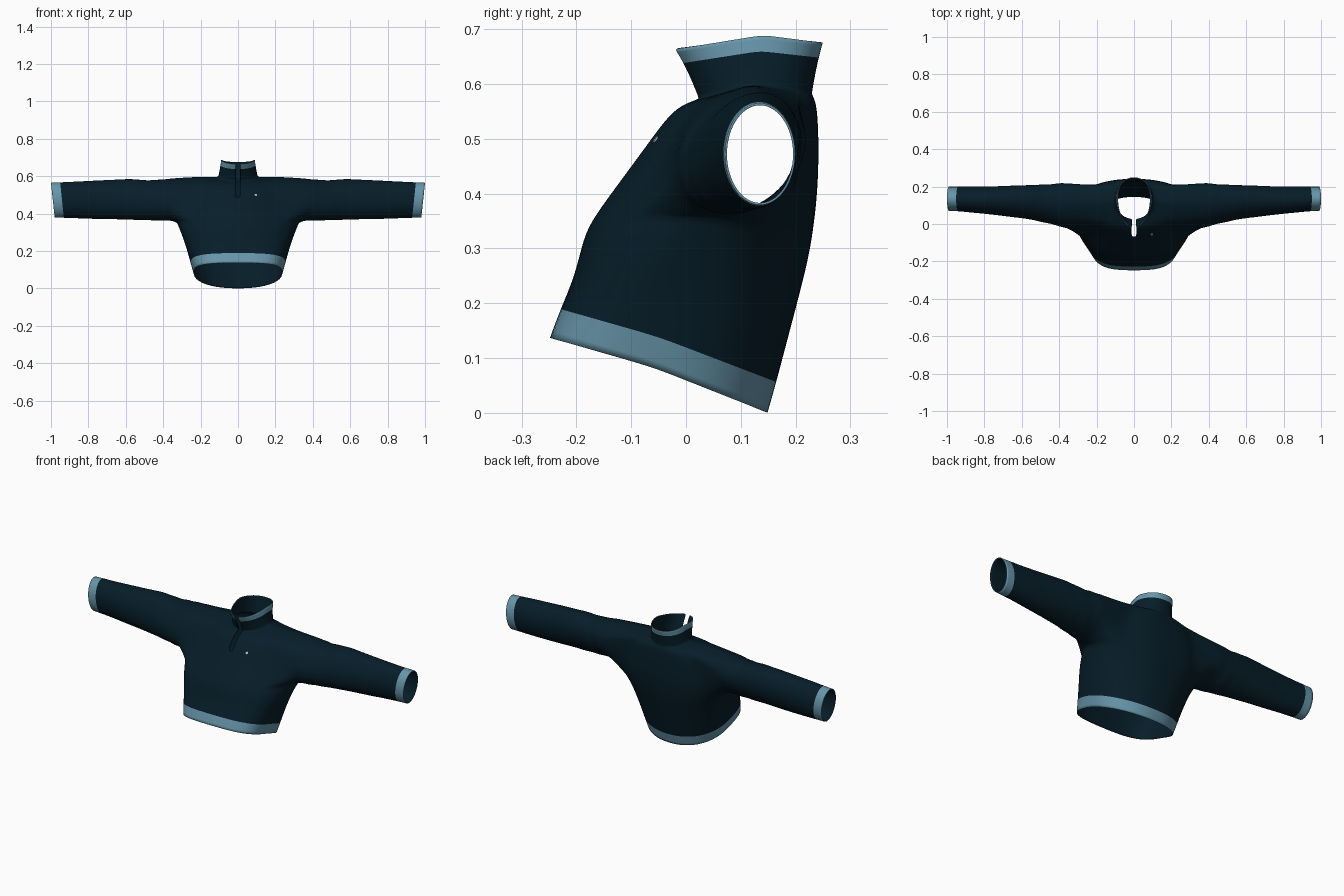
import bpy, bmesh, math
from mathutils import Vector

if "Cube" in bpy.data.objects:
    bpy.data.objects.remove(bpy.data.objects["Cube"])


def material(name, rgb):
    m = bpy.data.materials.new(name)
    m.diffuse_color = (*rgb, 1)
    m.use_nodes = True
    m.node_tree.nodes["Principled BSDF"].inputs["Base Color"].default_value = m.diffuse_color
    return m


trim = material("pale blue trim", (0.135, 0.30, 0.40))
navy = material("dark navy cloth", (0.002, 0.0125, 0.022))
pale = material("pale grey", (0.5, 0.6, 0.65))

# Body rings, hem to collar: front y,z / side y,z / back y,z / half width / front squareness
RINGS = [
    (-.248, .137, -.060, .083, .150, .000, .238, 3.2),
    (-.230, .187, -.050, .131, .164, .049, .252, 3.0),
    (-.202, .250, -.030, .220, .188, .140, .276, 2.7),
    (-.187, .320, .000, .300, .217, .250, .305, 2.3),
    (-.168, .357, .050, .358, .230, .310, .330, 2.1),
    (-.120, .422, .090, .430, .241, .400, .322, 2.0),
    (-.070, .490, .100, .500, .243, .480, .300, 2.0),
    (-.038, .534, .110, .565, .241, .540, .270, 2.0),
    (-.012, .560, .115, .600, .237, .568, .215, 2.0),
    (.024, .573, .125, .598, .230, .582, .106, 2.0),
    (.011, .605, .130, .626, .235, .612, .100, 2.0),
    (-.005, .640, .135, .661, .243, .650, .094, 2.0),
    (-.020, .663, .140, .689, .250, .675, .090, 2.0),
]
HALF = 16                    # columns from front to back
SIDE = 1 + HALF // 2         # column at the side seam
SLIT, LOW, TOP = 6, 4, 8     # neck slit start, armhole bottom and top rings
NECK = 9

bm = bmesh.new()


def ring_verts(yf, zf, ys, zs, yb, zb, hw, n):
    verts = []
    for j in range(HALF + 2):
        phi = math.pi * max(j - 1, 0) / HALF
        c = -math.cos(phi)
        e = 2 / (n if c < 0 else 2.2)
        x = hw * max(math.sin(phi), 0) ** e
        a = abs(c) ** e
        ye, ze = (yf, zf) if c < 0 else (yb, zb)
        if j < 2:
            x = 0.013 * j    # narrow centre strip that opens into the slit
        if j == HALF + 1:
            x = 0
        verts.append(bm.verts.new((x, ys + (ye - ys) * a, zs + (ze - zs) * a)))
    return verts


# Torso and collar, leaving out the neck slit and the armhole
V = [ring_verts(*r) for r in RINGS]
for r in range(len(V) - 1):
    for j in range(HALF + 1):
        slit = j == 0 and r >= SLIT
        armhole = LOW <= r < TOP and SIDE - 4 <= j < SIDE + 4
        if slit or armhole:
            continue
        f = bm.faces.new((V[r][j], V[r][j + 1], V[r + 1][j + 1], V[r + 1][j]))
        f.material_index = 0 if r in (0, len(V) - 2) else 1

# Armhole loop: top, back, bottom, front
loop = [V[TOP][j] for j in range(SIDE, SIDE + 4)]
loop += [V[r][SIDE + 4] for r in range(TOP, LOW, -1)]
loop += [V[LOW][j] for j in range(SIDE + 4, SIDE - 4, -1)]
loop += [V[r][SIDE - 4] for r in range(LOW, TOP)]
loop += [V[TOP][j] for j in range(SIDE - 4, SIDE)]

# Sleeve stations: x, y min, y max, z min, z max
SLEEVE = [
    (.365, -.018, .216, .360, .588),
    (.460, .005, .210, .363, .578),
    (.580, .030, .206, .366, .587),
    (.780, .052, .201, .371, .576),
    (.942, .068, .200, .377, .568),
    (.990, .070, .200, .378, .566),
]
stations = []
for a, b in zip(SLEEVE[:-2], SLEEVE[1:-1]):
    for i in range(3):
        stations.append([p + (q - p) * i / 3 for p, q in zip(a, b)])
stations += SLEEVE[-2:]

prev, n = loop, len(loop)
for s, (x, y0, y1, z0, z1) in enumerate(stations):
    cur = []
    lean = 0.03 * max(0, 1 - (x - .36) / .5)      # underside sits forward near the body
    for k in range(n):
        t = 2 * math.pi * k / n
        fold = 1 + 0.07 * max(0, .8 - x) * math.sin(x * 75 + 2 * t) * (s > 0)
        cur.append(bm.verts.new((
            x + 0.01 * math.cos(t),
            (y0 + y1) / 2 + (y1 - y0) / 2 * math.sin(t) * fold + lean * math.cos(t),
            (z0 + z1) / 2 + (z1 - z0) / 2 * math.cos(t) * fold)))
    for k in range(n):
        m = (k + 1) % n
        f = bm.faces.new((prev[m], prev[k], cur[k], cur[m]))
        f.material_index = 0 if s == len(stations) - 1 else 1
    prev = cur

# Creases at the neck seam and under the arm
crease = bm.edges.layers.float.new("crease_edge")
for r, j0, j1, w in ((NECK, 1, HALF + 1, 0.7), (LOW, SIDE - 4, SIDE + 4, 0.6)):
    for j in range(j0, j1):
        e = bm.edges.get((V[r][j], V[r][j + 1]))
        if e:
            e[crease] = w

bmesh.ops.delete(bm, geom=[v for v in bm.verts if not v.link_faces], context='VERTS')
for f in bm.faces:
    f.smooth = True
mesh = bpy.data.meshes.new("pullover")
bm.to_mesh(mesh)
bm.free()
mesh.materials.append(trim)
mesh.materials.append(navy)
pullover = bpy.data.objects.new("pullover", mesh)
bpy.context.collection.objects.link(pullover)

# Mirror, smooth, then give the cloth thickness with a navy lining
mirror = pullover.modifiers.new("mirror", 'MIRROR')
mirror.merge_threshold = 0.0005
sub = pullover.modifiers.new("smooth", 'SUBSURF')
sub.levels = sub.render_levels = 2
shell = pullover.modifiers.new("lining", 'SOLIDIFY')
shell.thickness = 0.004
shell.offset = -1
shell.material_offset = 1

# Small plain stud resting on the chest
dg = bpy.context.evaluated_depsgraph_get()
hit, pos, nor, _ = pullover.evaluated_get(dg).ray_cast(Vector((.095, -1, .498)), Vector((0, 1, 0)))
if hit:
    bpy.ops.mesh.primitive_cylinder_add(vertices=12, radius=0.007, depth=0.005, location=pos)
    stud = bpy.context.object
    stud.name = "chest_stud"
    stud.rotation_euler = nor.to_track_quat('Z', 'Y').to_euler()
    stud.data.materials.append(pale)
